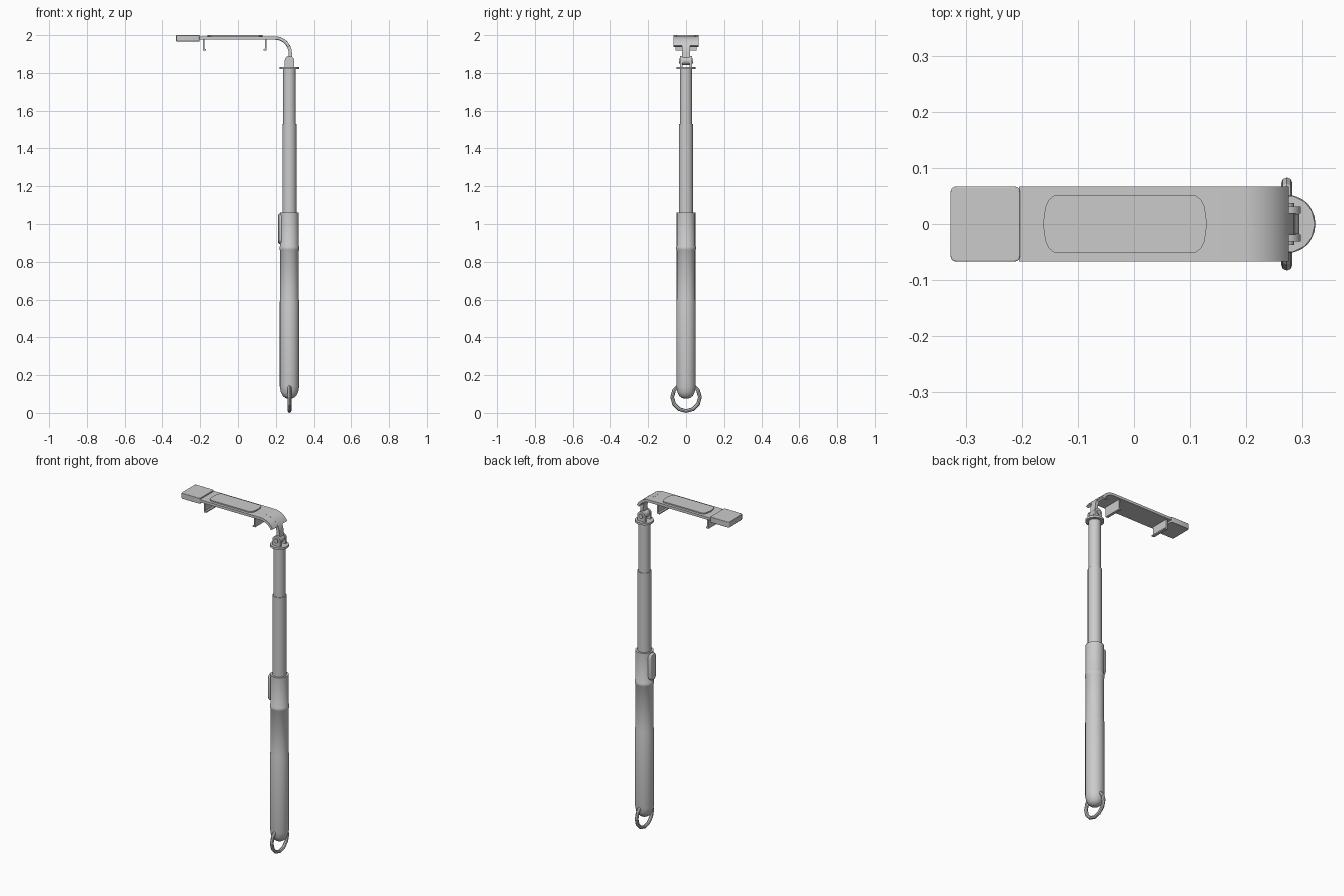
import bpy, bmesh, math
from mathutils import Vector

if "Cube" in bpy.data.objects:
    bpy.data.objects.remove(bpy.data.objects["Cube"])

PX = 0.272  # pole axis


def finish(name, bm, angle=35):
    bmesh.ops.remove_doubles(bm, verts=bm.verts, dist=1e-5)
    bmesh.ops.recalc_face_normals(bm, faces=bm.faces)
    me = bpy.data.meshes.new(name)
    bm.to_mesh(me)
    bm.free()
    ob = bpy.data.objects.new(name, me)
    bpy.context.collection.objects.link(ob)
    bpy.ops.object.select_all(action='DESELECT')
    ob.select_set(True)
    bpy.context.view_layer.objects.active = ob
    bpy.ops.object.shade_smooth_by_angle(angle=math.radians(angle))
    return ob


def lathe(name, prof, n=24):
    """Revolve (radius, z) points about the pole axis."""
    bm = bmesh.new()
    vs = [bm.verts.new((PX + r, 0, z)) for r, z in prof]
    es = [bm.edges.new(p) for p in zip(vs, vs[1:])]
    bmesh.ops.spin(bm, geom=vs + es, cent=(PX, 0, 0), axis=(0, 0, 1),
                   angle=math.tau, steps=n)
    return finish(name, bm)


def prism(name, outline, a, b, axis='Y', angle=35):
    """Extrude an outline from a to b: (x,z) along Y, (x,y) along Z, (y,z) along X."""
    place = {'Y': lambda p, t: (p[0], t, p[1]), 'Z': lambda p, t: (p[0], p[1], t),
             'X': lambda p, t: (t, p[0], p[1])}[axis]
    bm = bmesh.new()
    lo = [bm.verts.new(place(p, a)) for p in outline]
    hi = [bm.verts.new(place(p, b)) for p in outline]
    bm.faces.new(lo)
    bm.faces.new(hi)
    for i in range(len(lo)):
        j = (i + 1) % len(lo)
        bm.faces.new((lo[i], lo[j], hi[j], hi[i]))
    return finish(name, bm, angle)


def strip(name, top, thick, half):
    """Bent sheet: the upper profile line offset inward by its thickness."""
    pts = [Vector(p) for p in top]
    low = []
    for i, p in enumerate(pts):
        d = (pts[min(i + 1, len(pts) - 1)] - pts[max(i - 1, 0)]).normalized()
        low.append(p + Vector((d.y, -d.x)) * thick)
    return prism(name, pts + low[::-1], -half, half)


def rounded(x0, x1, y0, y1, r, n=4):
    """Rectangle outline with rounded corners."""
    out = []
    for k, (cx, cy) in enumerate([(x1 - r, y1 - r), (x0 + r, y1 - r),
                                  (x0 + r, y0 + r), (x1 - r, y0 + r)]):
        for i in range(n + 1):
            t = (k + i / n) * math.pi / 2
            out.append((cx + r * math.cos(t), cy + r * math.sin(t)))
    return out


def bevel(ob, w):
    m = ob.modifiers.new("bevel", 'BEVEL')
    m.width, m.segments, m.limit_method = w, 2, 'ANGLE'
    m.angle_limit = math.radians(60)


# Handle with domed base and collar
lathe("handle", [(0, .075), (.02, .078), (.036, .09), (.046, .11), (.051, .14),
                 (.051, .59), (.049, .6), (.049, .86), (.052, .865), (.052, .88),
                 (.049, .885), (.049, 1.06), (.036, 1.06)])
# Telescoping tubes and top flange
lathe("lower_tube", [(.0375, 1.05), (.0375, 1.53), (.03, 1.53)])
lathe("upper_tube", [(.033, 1.52), (.033, 1.825)])
lathe("top_flange", [(0, 1.82), (.051, 1.82), (.051, 1.832), (0, 1.832)], 14)

# Button on the handle
bevel(prism("button", rounded(-.026, .026, .895, 1.055, .024), .213, .235, 'X'), .005)

# Wrist ring
bpy.ops.mesh.primitive_torus_add(major_segments=12, minor_segments=8, major_radius=.073,
                                 minor_radius=.01, location=(PX, 0, .083),
                                 rotation=(0, math.pi / 2, 0))
bpy.context.object.name = "wrist_ring"

# Hinge lugs and bolt
arch = [(PX + .025 * math.cos(t), 1.865 + .025 * math.sin(t))
        for t in [i * math.pi / 10 for i in range(11)]]
lug = [(PX + .025, 1.83)] + arch + [(PX - .025, 1.83)]
for s, tag in ((1, "back"), (-1, "front")):
    prism("hinge_lug_" + tag, lug, s * .019, s * .031)
    disc = [(PX + .013 * math.cos(i * math.tau / 12), 1.863 + .013 * math.sin(i * math.tau / 12))
            for i in range(12)]
    prism("hinge_bolt_" + tag, disc, 0, s * .037)
knuckle = [(PX + .022 * math.cos(i * math.tau / 16), 1.865 + .022 * math.sin(i * math.tau / 16))
           for i in range(16)]
prism("hinge_knuckle", knuckle, -.018, .018)

# Curved neck and holder plate share one bend
bend = [(.195 + .09 * math.sin(t), 1.903 + .09 * math.cos(t))
        for t in [i * math.pi / 20 for i in range(11)]]
strip("neck", [(x, z + .0008) for x, z in bend] + [(.288, 1.86)], .018, .02)
plate_bend = [p for p in bend if p[1] > 1.94]
strip("holder_plate", [(-.205, 1.993)] + plate_bend, .015, .067)

# End block and phone pad
bevel(prism("end_block", rounded(-.327, -.203, -.067, .067, .01), 1.967, 2.0, 'Z'), .002)
q = [(.146, 0), (.142, .03), (.136, .043), (.126, .051)]
right = [(x, -y) for x, y in q[:0:-1]] + q
outline = right + [(-x, -y) for x, y in right]
prism("phone_pad", [(x - .016, y) for x, y in outline], 1.985, 2.0, 'Z')

# Clamp hooks, mirrored about the pad
for s, tag in ((-1, "left"), (1, "right")):
    prof = [(.168, 1.98), (.168, 1.919), (.152, 1.919), (.152, 1.926), (.16, 1.929), (.16, 1.98)]
    prism("clamp_hook_" + tag, [(-.017 + s * x, z) for x, z in prof], -.055, .055)
